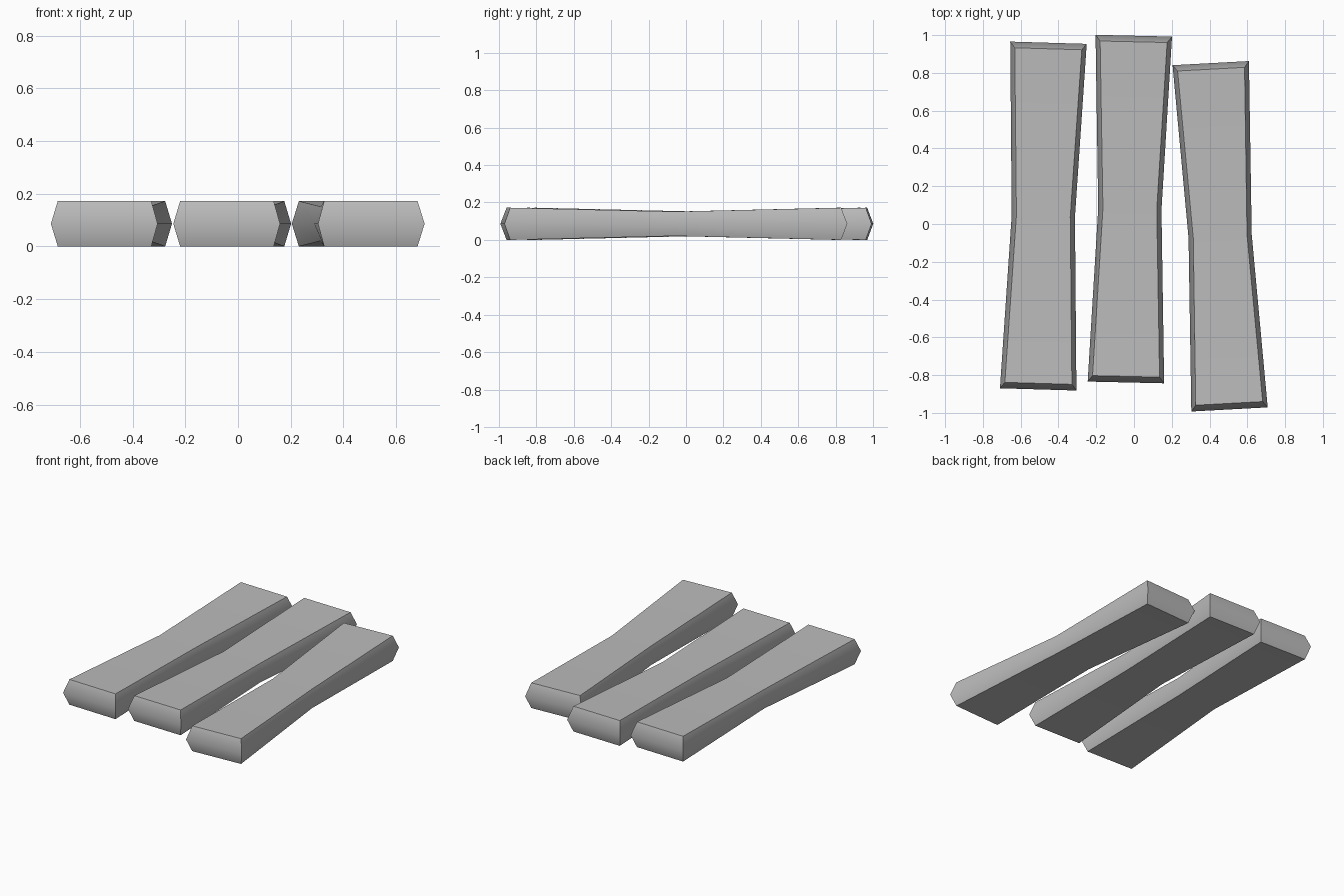
import bpy, bmesh, math

cube = bpy.data.objects.get("Cube")
if cube:
    bpy.data.objects.remove(cube)

# Single flat grey
grey = bpy.data.materials.new("plain grey")
grey.use_nodes = True
colour = (0.5, 0.5, 0.5, 1)
grey.diffuse_color = colour
grey.node_tree.nodes["Principled BSDF"].inputs["Base Color"].default_value = colour

LENGTH, WIDTH, HEIGHT = 1.836, 0.405, 0.172
WAIST_WIDTH, WAIST_HEIGHT = 0.335, 0.13
SIDE_INSET, END_INSET = 0.025, 0.032


def plank(name, x, y, degrees):
    """Waisted plank whose sides and ends bulge to a ridge at mid height."""
    bm = bmesh.new()
    bmesh.ops.create_cube(bm, size=2)
    # Cut a loop at the waist and another at mid height
    for normal in ((0, 1, 0), (0, 0, 1)):
        bmesh.ops.bisect_plane(bm, geom=bm.verts[:] + bm.edges[:] + bm.faces[:],
                               plane_co=(0, 0, 0), plane_no=normal)
    # Place each vertex by its role: waist or end, ridge or rim
    for v in bm.verts:
        waist = abs(v.co.y) < 0.5
        rim = abs(v.co.z) > 0.5
        half_w = (WAIST_WIDTH if waist else WIDTH) / 2 - SIDE_INSET * rim
        half_h = (WAIST_HEIGHT if waist else HEIGHT) / 2
        v.co.x *= half_w
        v.co.y *= LENGTH / 2 - END_INSET * rim
        v.co.z *= half_h
    bmesh.ops.recalc_face_normals(bm, faces=bm.faces)
    mesh = bpy.data.meshes.new(name)
    bm.to_mesh(mesh)
    bm.free()
    mesh.materials.append(grey)
    obj = bpy.data.objects.new(name, mesh)
    bpy.context.collection.objects.link(obj)
    obj.location = (x, y, HEIGHT / 2)
    obj.rotation_euler.z = math.radians(degrees)
    # Soft ridges, crisp rims and corners
    bpy.ops.object.select_all(action="DESELECT")
    obj.select_set(True)
    bpy.context.view_layer.objects.active = obj
    bpy.ops.object.shade_smooth_by_angle(angle=math.radians(50))


plank("right_plank", -0.48, 0.042, -1.7)
plank("middle_plank", -0.022, 0.079, -1.3)
plank("left_plank", 0.456, -0.065, 3.1)
